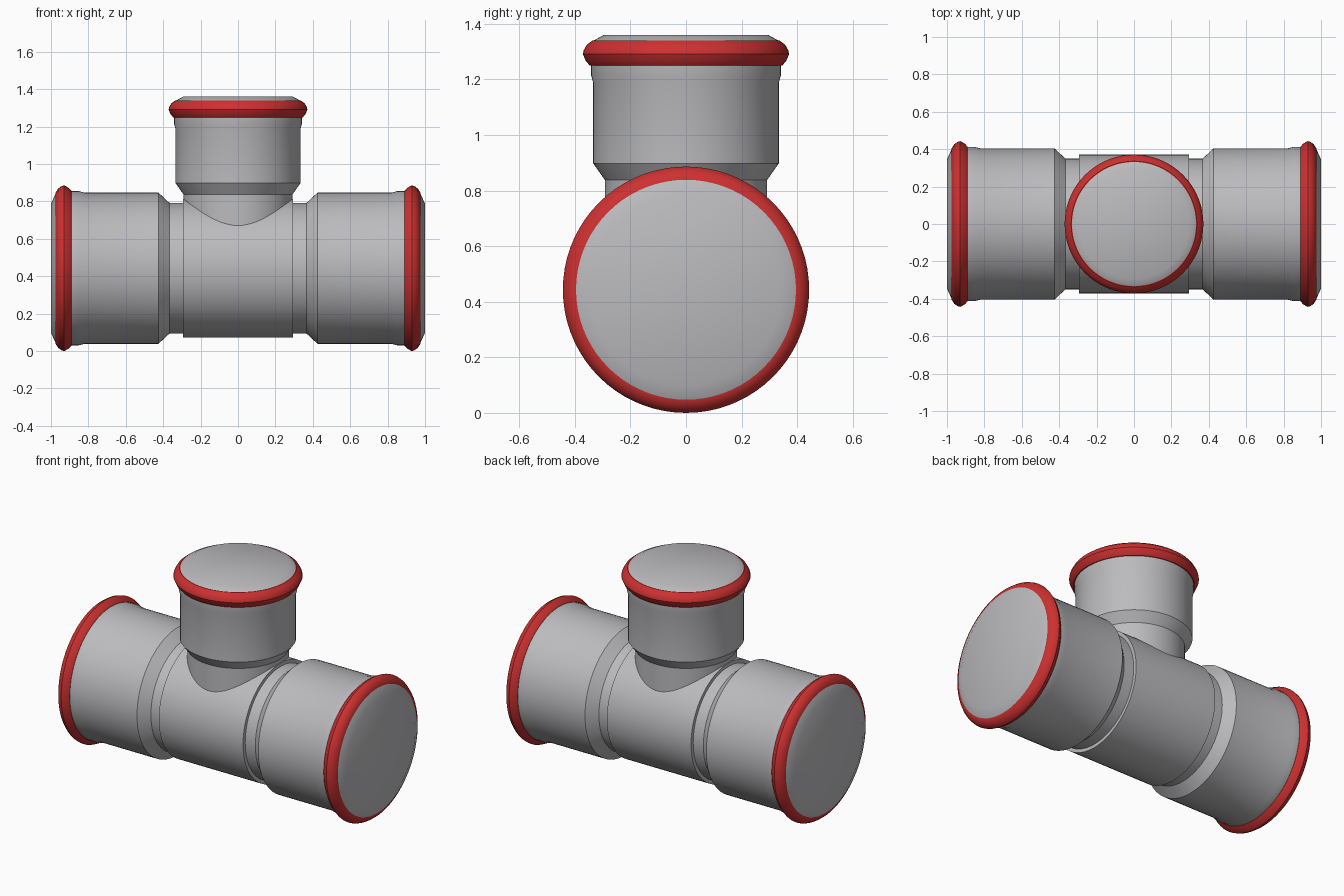
import bpy
import bmesh
import math
from mathutils import Matrix, Vector

cube = bpy.data.objects.get("Cube")
if cube:
    bpy.data.objects.remove(cube)

AXIS_Z = 0.443
SEGMENTS = 72


def make_material(name, rgb):
    mat = bpy.data.materials.new(name)
    mat.use_nodes = True
    mat.diffuse_color = (*rgb, 1)
    mat.node_tree.nodes["Principled BSDF"].inputs["Base Color"].default_value = (*rgb, 1)
    return mat


steel = make_material("steel grey", (0.5, 0.5, 0.52))
red = make_material("seal red", (0.61, 0.03, 0.03))


def lathe(name, profile, direction, mat, closed=False):
    """Revolve (distance, radius) points about a direction from the tee centre."""
    bm = bmesh.new()
    rings = []
    for dist, radius in profile:
        angles = [math.tau * i / SEGMENTS for i in range(SEGMENTS)]
        rings.append([bm.verts.new((radius * math.cos(a), radius * math.sin(a), dist)) for a in angles])
    pairs = list(zip(rings, rings[1:]))
    if closed:
        pairs.append((rings[-1], rings[0]))
    else:
        bm.faces.new(rings[0][::-1])
        bm.faces.new(rings[-1])
    for low, high in pairs:
        for i in range(SEGMENTS):
            j = (i + 1) % SEGMENTS
            bm.faces.new((low[i], low[j], high[j], high[i]))
    bmesh.ops.recalc_face_normals(bm, faces=bm.faces)
    turn = Vector((0, 0, 1)).rotation_difference(Vector(direction)).to_matrix().to_4x4()
    bm.transform(Matrix.Translation((0, 0, AXIS_Z)) @ turn)
    mesh = bpy.data.meshes.new(name)
    bm.to_mesh(mesh)
    bm.free()
    mesh.materials.append(mat)
    obj = bpy.data.objects.new(name, mesh)
    bpy.context.collection.objects.link(obj)
    bpy.ops.object.select_all(action="DESELECT")
    obj.select_set(True)
    bpy.context.view_layer.objects.active = obj
    bpy.ops.object.shade_smooth_by_angle(angle=math.radians(32))
    return obj


def seal(name, start, end, inner, outer, direction):
    """Rounded red bead around a socket mouth."""
    width, rise = end - start, outer - inner
    bead = [(start, inner - 0.03), (start, inner + 0.3 * rise),
            (start + 0.18 * width, inner + 0.7 * rise), (start + 0.45 * width, outer),
            (start + 0.6 * width, outer - 0.08 * rise),
            (start + 0.82 * width, inner + 0.6 * rise),
            (end, inner), (end, inner - 0.03)]
    lathe(name, bead, direction, red, closed=True)


# Central body of the run
lathe("run_body", [(-0.295, 0.371), (0.295, 0.371)], (1, 0, 0), steel)

# Left and right sockets with neck, shoulder, flared mouth and end cap
for side, sign in (("left", 1), ("right", -1)):
    direction = (sign, 0, 0)
    lathe(side + "_socket",
          [(0.25, 0.349), (0.366, 0.349), (0.425, 0.404), (0.82, 0.404),
           (0.85, 0.412), (0.93, 0.412), (0.975, 0.4), (1.0, 0.345)],
          direction, steel)
    seal(side + "_seal", 0.89, 0.977, 0.401, 0.443, direction)

# Upright branch socket, rising out of the body
up = (0, 0, 1)
lathe("branch_socket",
      [(0.1, 0.292), (0.395, 0.292), (0.455, 0.334), (0.745, 0.334),
       (0.77, 0.341), (0.85, 0.341), (0.895, 0.335), (0.917, 0.295)],
      up, steel)
seal("branch_seal", 0.807, 0.897, 0.336, 0.371, up)
